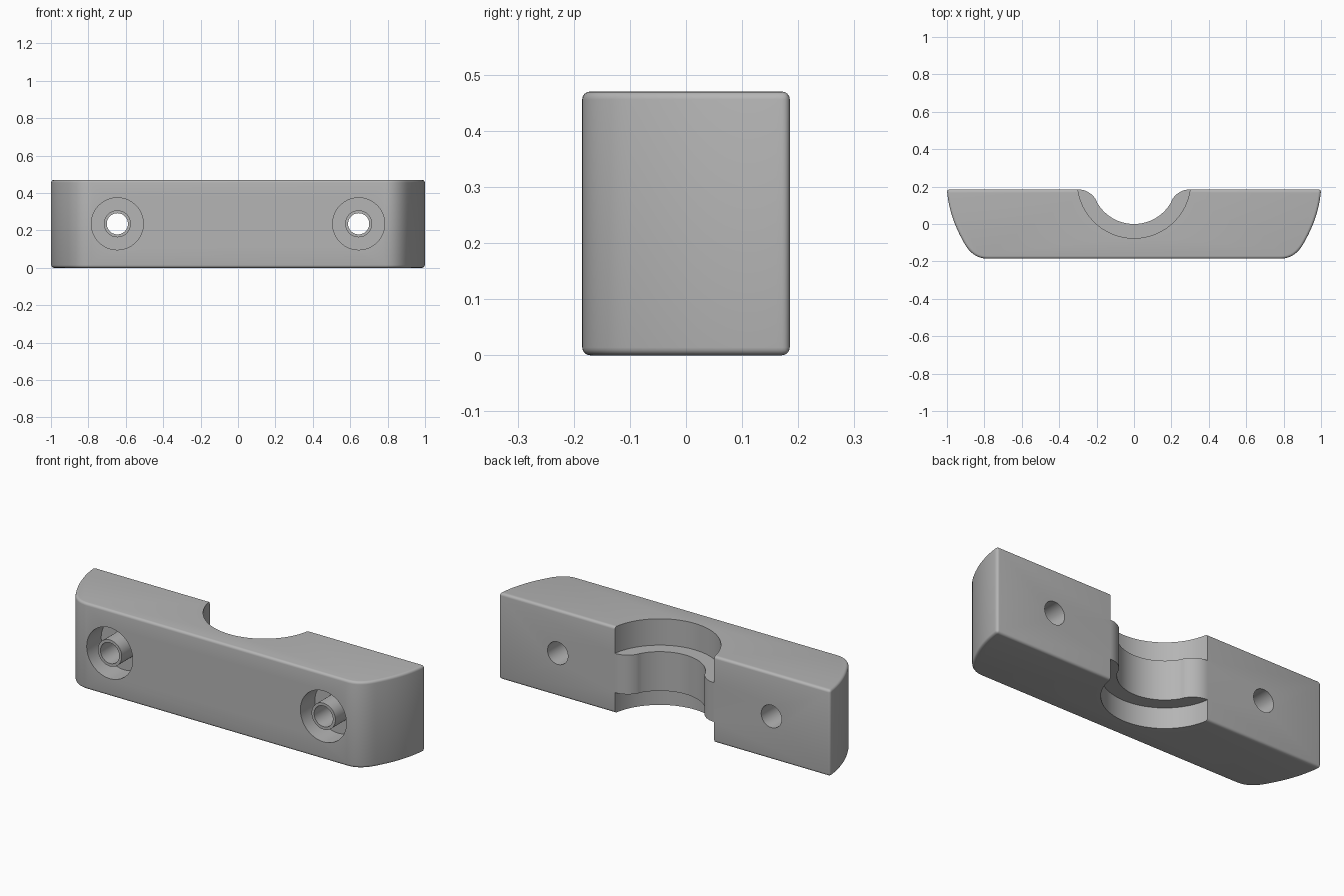
import bpy, bmesh, math
from mathutils import Matrix

cube = bpy.data.objects.get("Cube")
if cube:
    bpy.data.objects.remove(cube, do_unlink=True)

HEIGHT, BACK, FRONT = 0.47, 0.185, -0.185
BOLT_X, BOLT_Z = 0.645, 0.235

grey = bpy.data.materials.new("plain grey")
grey.use_nodes = True
grey.diffuse_color = (0.46, 0.46, 0.46, 1)
grey.node_tree.nodes["Principled BSDF"].inputs["Base Color"].default_value = (0.46, 0.46, 0.46, 1)


def finish(name, bm):
    bmesh.ops.recalc_face_normals(bm, faces=bm.faces)
    mesh = bpy.data.meshes.new(name)
    bm.to_mesh(mesh)
    bm.free()
    mesh.materials.append(grey)
    obj = bpy.data.objects.new(name, mesh)
    bpy.context.collection.objects.link(obj)
    return obj


def prism(name, outline, z0, z1):
    bm = bmesh.new()
    base = bm.faces.new([bm.verts.new((x, y, z0)) for x, y in outline])
    top = bmesh.ops.extrude_face_region(bm, geom=[base])["geom"]
    verts = [v for v in top if isinstance(v, bmesh.types.BMVert)]
    bmesh.ops.translate(bm, verts=verts, vec=(0, 0, z1 - z0))
    return finish(name, bm)


def rod(name, x, y0, y1, r0, r1, sides=64):
    # Round bar along y, radius r0 at y0 and r1 at y1
    bm = bmesh.new()
    place = Matrix.Translation((x, (y0 + y1) / 2, BOLT_Z)) @ Matrix.Rotation(-math.pi / 2, 4, 'X')
    bmesh.ops.create_cone(bm, cap_ends=True, segments=sides, radius1=r0, radius2=r1,
                          depth=y1 - y0, matrix=place)
    return finish(name, bm)


def apply_modifiers(obj):
    bpy.context.view_layer.update()
    graph = bpy.context.evaluated_depsgraph_get()
    mesh = bpy.data.meshes.new_from_object(obj.evaluated_get(graph))
    obj.modifiers.clear()
    obj.data = mesh


def combine(obj, tool, operation='DIFFERENCE'):
    mod = obj.modifiers.new("combine", 'BOOLEAN')
    mod.operation, mod.object, mod.solver = operation, tool, 'EXACT'
    apply_modifiers(obj)
    bpy.data.objects.remove(tool, do_unlink=True)


def arc(cx, cy, r, a0, a1, steps):
    return [(cx + r * math.cos(a0 + (a1 - a0) * i / steps),
             cy + r * math.sin(a0 + (a1 - a0) * i / steps)) for i in range(steps + 1)]


# Clamp body: bowed ends flowing into rounded front corners
side = []
for i in range(13):
    t = 0.285 * i / 12
    side.append((1 - 0.063 * t - 0.9 * t * t, BACK - t))
sx, sy = side[-1]
for i in range(1, 13):
    t = i / 12
    side.append(((1 - t) ** 2 * sx + 2 * t * (1 - t) * 0.863 + t * t * 0.785,
                 (1 - t) ** 2 * sy + (1 - (1 - t) ** 2) * FRONT))
body = prism("clamp_body", side + [(-x, y) for x, y in reversed(side)], 0, HEIGHT)
bevel = body.modifiers.new("soft edges", 'BEVEL')
bevel.width, bevel.segments = 0.014, 4
bevel.limit_method, bevel.angle_limit = 'ANGLE', math.radians(40)
apply_modifiers(body)

# Saddle through the back, with flared mouth
CY, R, FLARE = 0.227, 0.227, 0.112
fy = BACK - FLARE
lean = math.atan2(CY - fy, 0.3)
right = arc(0.3, fy, FLARE, math.pi / 2, math.pi - lean, 16)
bowl = arc(0, CY, R, -lean, lean - math.pi, 48)[1:-1]
left = [(-x, y) for x, y in reversed(right)]
saddle = [(0.3, 0.4)] + right + bowl + left + [(-0.3, 0.4)]
combine(body, prism("saddle_cutter", saddle, -0.1, 0.6))

# Wider seats above and below the saddle band
ring = arc(0, CY, 0.303, 0, math.tau, 96)[:-1]
for z0, z1 in ((-0.1, 0.112), (0.326, 0.6)):
    combine(body, prism("seat_cutter", ring, z0, z1))

# Bolt recesses with a central collar and a through hole
for x in (-BOLT_X, BOLT_X):
    combine(body, rod("recess_cutter", x, -0.3, FRONT + 0.125, 0.139, 0.139))
    combine(body, rod("collar", x, FRONT + 0.001, FRONT + 0.16, 0.072, 0.072), 'UNION')
    combine(body, rod("hole_cutter", x, -0.3, 0.3, 0.055, 0.063))

bpy.ops.object.select_all(action='DESELECT')
body.select_set(True)
bpy.context.view_layer.objects.active = body
bpy.ops.object.shade_smooth_by_angle(angle=math.radians(30))
